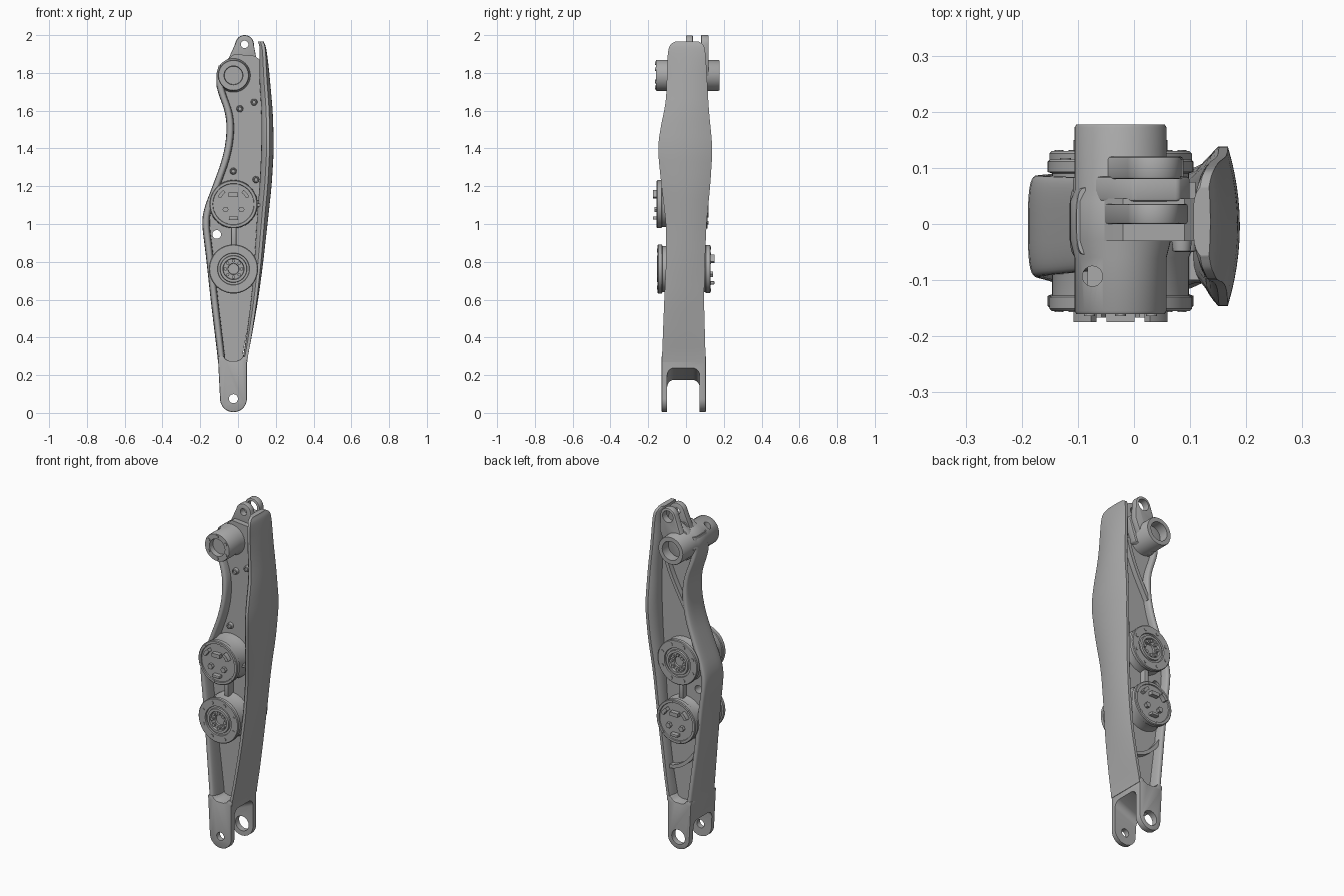
import bpy, bmesh
from math import sin, cos, pi, radians
from mathutils import Vector
from mathutils.geometry import interpolate_bezier

if "Cube" in bpy.data.objects:
    bpy.data.objects.remove(bpy.data.objects["Cube"])

metal = bpy.data.materials.new("grey metal")
metal.use_nodes = True
metal.diffuse_color = (0.4, 0.4, 0.4, 1)
metal.node_tree.nodes["Principled BSDF"].inputs["Base Color"].default_value = (0.4, 0.4, 0.4, 1)
parts = []
CX = -0.024  # shared x of all the main bores


def finish(bm, name):
    bmesh.ops.recalc_face_normals(bm, faces=bm.faces[:])
    mesh = bpy.data.meshes.new(name)
    bm.to_mesh(mesh)
    bm.free()
    ob = bpy.data.objects.new(name, mesh)
    bpy.context.collection.objects.link(ob)
    mesh.materials.append(metal)
    parts.append(ob)
    return ob


def plate(name, outline, y0, y1, bevel=0.0, segments=2):
    """Extrude an x-z outline from y0 to y1."""
    bm = bmesh.new()
    face = bm.faces.new([bm.verts.new((x, y0, z)) for x, z in outline])
    out = bmesh.ops.extrude_face_region(bm, geom=[face])
    bmesh.ops.translate(bm, vec=(0, y1 - y0, 0),
                        verts=[v for v in out["geom"] if isinstance(v, bmesh.types.BMVert)])
    bmesh.ops.recalc_face_normals(bm, faces=bm.faces[:])
    if bevel:
        edges = [e for e in bm.edges if e.calc_face_angle(0) > 0.6]
        bmesh.ops.bevel(bm, geom=edges, offset=bevel, segments=segments, profile=0.5, affect='EDGES')
    return finish(bm, name)


def lathe(name, cx, cz, profile, steps=48):
    """Turn a (radius, y) profile about an axis along y."""
    bm = bmesh.new()
    vs = [bm.verts.new((cx + r, y, cz)) for r, y in profile]
    es = [bm.edges.new(pair) for pair in zip(vs, vs[1:])]
    bmesh.ops.spin(bm, geom=vs + es, cent=(cx, 0, cz), axis=(0, 1, 0), angle=2 * pi, steps=steps)
    bmesh.ops.remove_doubles(bm, verts=bm.verts[:], dist=1e-5)
    return finish(bm, name)


def pin(name, cx, cz, r, y0, y1, steps=24):
    return lathe(name, cx, cz, [(0, y0), (r, y0), (r, y1), (0, y1)], steps)


def loft(name, rings):
    bm = bmesh.new()
    rows = [[bm.verts.new(p) for p in ring] for ring in rings]
    n = len(rows[0])
    for a, b in zip(rows, rows[1:]):
        for i in range(n):
            bm.faces.new((a[i], a[(i + 1) % n], b[(i + 1) % n], b[i]))
    bm.faces.new(rows[0])
    bm.faces.new(rows[-1])
    return finish(bm, name)


def cut(ob, tool):
    tool.hide_render = True
    mod = ob.modifiers.new("cut", 'BOOLEAN')
    mod.operation, mod.solver, mod.object = 'DIFFERENCE', 'EXACT', tool
    bpy.context.view_layer.objects.active = ob
    bpy.ops.object.modifier_apply(modifier=mod.name)
    parts.remove(tool)
    bpy.data.objects.remove(tool)


def linear(keys, z):
    for (a, u), (b, v) in zip(keys, keys[1:]):
        if z <= b:
            return u + (v - u) * max(0, (z - a) / (b - a))
    return keys[-1][1]


def smooth(keys, z):
    """Average the keys around z, over a window that narrows at the top end."""
    w = max(.008, min(.06, (1.967 - z) * .6))
    return sum(linear(keys, z + w * k / 6) for k in range(-6, 7)) / 13


def arc(cx, cz, r, a0, a1, n=16):
    return [(cx + r * cos(radians(a0 + (a1 - a0) * i / n)),
             cz + r * sin(radians(a0 + (a1 - a0) * i / n))) for i in range(n + 1)]


def box(cx, cz, w, h):
    return [(cx - w / 2, cz - h / 2), (cx + w / 2, cz - h / 2),
            (cx + w / 2, cz + h / 2), (cx - w / 2, cz + h / 2)]


# Edges of the arm, as (z, value) keys
LEFT = [(.07, -.094), (.27, -.105), (.6, -.145), (.85, -.172), (1.0, -.192), (1.06, -.189), (1.2, -.135),
        (1.35, -.08), (1.48, -.058), (1.6, -.066), (1.7, -.112), (1.78, -.122), (1.84, -.095)]
RIGHT = [(.07, .046), (.27, .046), (.4, .072), (.6, .107), (.8, .134), (1.0, .156), (1.2, .178),
         (1.4, .19), (1.6, .184), (1.85, .161), (1.94, .148), (1.967, .135)]
FRONT = [(.27, -.128), (.6, -.115), (.8, -.105), (1.0, -.105), (1.2, -.13), (1.4, -.15),
         (1.5, -.137), (1.65, -.105), (1.9, -.098), (1.94, -.09), (1.957, -.078), (1.967, -.05)]
BACK = [(.27, .104), (.6, .095), (.8, .1), (1.0, .108), (1.2, .128), (1.4, .141),
        (1.6, .121), (1.9, .104), (1.94, .098), (1.957, .086), (1.967, .06)]
BULGE = [(.35, 0), (1.1, .9), (1.4, 1), (1.8, .7), (1.967, .1)]

# Curved outer flange with a dished mushroom section
rings = []
for i in range(71):
    z = .27 + (1.967 - .27) * (1 - (1 - i / 70) ** 1.6)
    xo, y0, y1, k = smooth(RIGHT, z), smooth(FRONT, z), smooth(BACK, z), smooth(BULGE, z)
    ts = [-cos(pi * j / 18) for j in range(19)]
    outer = [(xo - .022 * k * t * t, (y0 + y1) / 2 + t * (y1 - y0) / 2, z) for t in ts]
    inner = [(x - .016 - (.01 + .038 * k) * (1 - t ** 4), y, z) for (x, y, z), t in zip(outer, ts)]
    rings.append(outer + inner[::-1])
loft("outer_flange", rings)

# Rounded inner flange, fading into the top boss
rings = []
HALF = [(.27, .117), (.6, .1), (1.0, .091), (1.5, .078), (1.84, .06)]
MID = [(.27, -.012), (1.0, -.004), (1.84, .005)]
for i in range(56):
    z = .27 + 1.57 * i / 55
    xl, h, m = smooth(LEFT, z), linear(HALF, z), linear(MID, z)
    ring = []
    for j in range(36):
        c, s = cos(2 * pi * j / 36), sin(2 * pi * j / 36)
        ring.append((xl + .02 + .02 * abs(c) ** .6 * (1 if c > 0 else -1),
                     m + h * abs(s) ** .6 * (1 if s > 0 else -1), z))
    rings.append(ring)
loft("inner_flange", rings)

# Central web with a drain hole
zs = [.26 + 1.44 * i / 40 for i in range(41)]
outline = [(smooth(LEFT, z) + .02, z) for z in zs]
outline += [(-.09, 1.83), (-.055, 1.87), (-.02, 1.9), (.09, 1.89), (.125, 1.86)]
outline += [(smooth(RIGHT, z) - .03, z) for z in reversed(zs)]
web = plate("web", outline, -.03, .045)
cut(web, pin("drain_cutter", -.113, .945, .023, -.3, .3))

# Solid lower end with a forked slot
outline = arc(CX, .075, .071, 180, 360, 24) + [(.047, .27), (.05, .3), (.026, .3), (.014, .284), (-.005, .276)]
outline += [(-.047, .276), (-.064, .284), (-.076, .3), (-.107, .3), (-.105, .27)]
fork = plate("fork_end", outline, -.13, .106, .006)
cut(fork, plate("slot_cutter", [(-.3, -.2), (.3, -.2), (.3, .348), (-.3, .088)], -.1, .072, .036, 5))
cut(fork, pin("front_eye_cutter", CX, .075, .024, -.2, -.05))
cut(fork, pin("back_eye_cutter", CX, .075, .043, .02, .2, 32))

# Top lugs: a narrow one in front, a wide one at the back joined to the boss
EX, EZ = .035, 1.951
front_lug = plate("front_lug", arc(EX, EZ, .048, 20, 170) + [(-.055, 1.865), (.1, 1.86)], 0, .036, .004)
cut(front_lug, pin("front_lug_cutter", EX, EZ, .02, -.1, .06))
back_lug = plate("back_lug", arc(EX, EZ, .049, 0, 160) + [(-.05, 1.855)] + arc(CX, 1.787, .078, 160, 330)
                 + [(.088, 1.86)], .08, .12, .005)
cut(back_lug, pin("back_lug_cutter", EX, EZ, .034, .06, .2, 32))
plate("lug_base", [(-.11, 1.78), (-.06, 1.87), (.0, 1.905), (.08, 1.895), (.1, 1.86), (.06, 1.74), (-.06, 1.7)],
      .04, .085, .006)

# Top boss, open at both ends, with a side hole and bolts
BZ = 1.787
boss = lathe("top_boss", CX, BZ, [(0, -.13), (.048, -.13), (.05, -.16), (.079, -.16), (.082, -.155), (.082, -.06),
                                  (.09, -.028), (.09, .04), (.082, .06), (.082, .172), (.079, .177),
                                  (.055, .177), (.055, .11), (0, .11)])
tool = pin("side_hole_cutter", 0, 0, .018, -.1, .1)
tool.rotation_euler = (pi / 2, 0, 0)
tool.location = (-.074, -.093, 1.83)
bpy.context.view_layer.update()
cut(boss, tool)
for i in range(6):
    a = pi * i / 3 + pi / 6
    pin("boss_bolt", CX + .064 * cos(a), BZ + .064 * sin(a), .01, -.164, -.15, 12)


def hub(name, cz, s, y_slot, y_ring):
    """Bearing housing: slotted cover on side s, bolted ring on the other."""
    a, b = s * y_slot, -s * y_ring
    lathe(name + "_housing", CX, cz,
          [(0, a - s * .006), (.108, a - s * .006), (.11, a), (.123, a), (.127, a - s * .004), (.127, a - s * .025),
           (.122, a - s * .028), (.122, s * .06), (.128, s * .045), (.128, -s * .045), (.122, -s * .06),
           (.122, b + s * .025), (.13, b + s * .022), (.13, b + s * .004), (.126, b),
           (.085, b), (.083, b + s * .008), (.072, b + s * .008), (.07, b - s * .003), (.056, b - s * .003),
           (.054, b + s * .012), (.03, b + s * .012), (.028, b + s * .022), (0, b + s * .022)])
    # Slotted cover: curved pads, top and bottom keys, two hex bolts
    base, tip = a - s * .01, a + s * .02
    for start in (25, 125):
        pad = arc(CX, cz, .092, start, start + 30, 8) + arc(CX, cz, .074, start + 30, start, 8)
        plate(name + "_curved_pad", pad, base, tip)
    plate(name + "_top_key", box(CX, cz + .05, .05, .022), base, tip)
    plate(name + "_bottom_key", box(CX, cz - .073, .048, .016), base, tip, .003)
    for side in (-1, 1):
        pin(name + "_cover_bolt", CX + side * .042, cz - .028, .016, base, a + s * .012, 6)
    for i in range(6):
        t = pi * i / 3 + .3
        pin(name + "_rim_bolt", CX + .115 * cos(t), cz + .115 * sin(t), .008, base, a + s * .002, 8)
    # Bolted ring: inner teeth and outer screws
    for i in range(8):
        t = 2 * pi * i / 8
        pin(name + "_tooth", CX + .043 * cos(t), cz + .043 * sin(t), .009, b + s * .015, b - s * .001, 8)
        t += pi / 8
        pin(name + "_ring_screw", CX + .106 * cos(t), cz + .106 * sin(t), .01, b + s * .01, b - s * .003, 12)


hub("upper_hub", 1.105, -1, .155, .115)
hub("lower_hub", .762, 1, .13, .15)

# Bridges between the hubs, and a small stub to the outer flange
plate("front_bridge", box(CX + .002, .935, .028, .12), -.08, 0, .006)
plate("back_bridge", box(CX + .002, .935, .028, .12), 0, .08, .006)
plate("flange_stub", box(.115, 1.1, .04, .016), -.1, 0)

# Small bolts on the web
for x, z in ((.01, 1.61), (.085, 1.645), (-.025, 1.28), (.095, 1.235)):
    lathe("web_bolt", x, z, [(0, -.044), (.009, -.044), (.011, -.05), (.016, -.048), (.018, -.03), (.018, 0)], 16)


# Curved stiffening ribs on the back of the web
def rib(name, path, w, depth):
    p = interpolate_bezier(*[Vector((x, 0, z)) for x, z in path], 16)
    side = []
    for i in range(16):
        d = (p[min(i + 1, 15)] - p[max(i - 1, 0)]).normalized()
        side.append(Vector((-d.z, 0, d.x)) * w / 2)
    pts = [q + n for q, n in zip(p, side)] + [q - n for q, n in zip(p[::-1], side[::-1])]
    plate(name, [(q.x, q.z) for q in pts], .04, depth)


rib("upper_back_rib", [(.1, 1.75), (.07, 1.6), (.0, 1.5), (-.04, 1.42)], .02, .075)
rib("lower_back_rib", [(.06, .46), (.0, .46), (-.07, .51), (-.115, .59)], .02, .075)

# Smooth shading with crisp edges
bpy.ops.object.select_all(action='DESELECT')
for ob in parts:
    ob.select_set(True)
bpy.context.view_layer.objects.active = parts[0]
bpy.ops.object.shade_smooth_by_angle(angle=radians(35))
